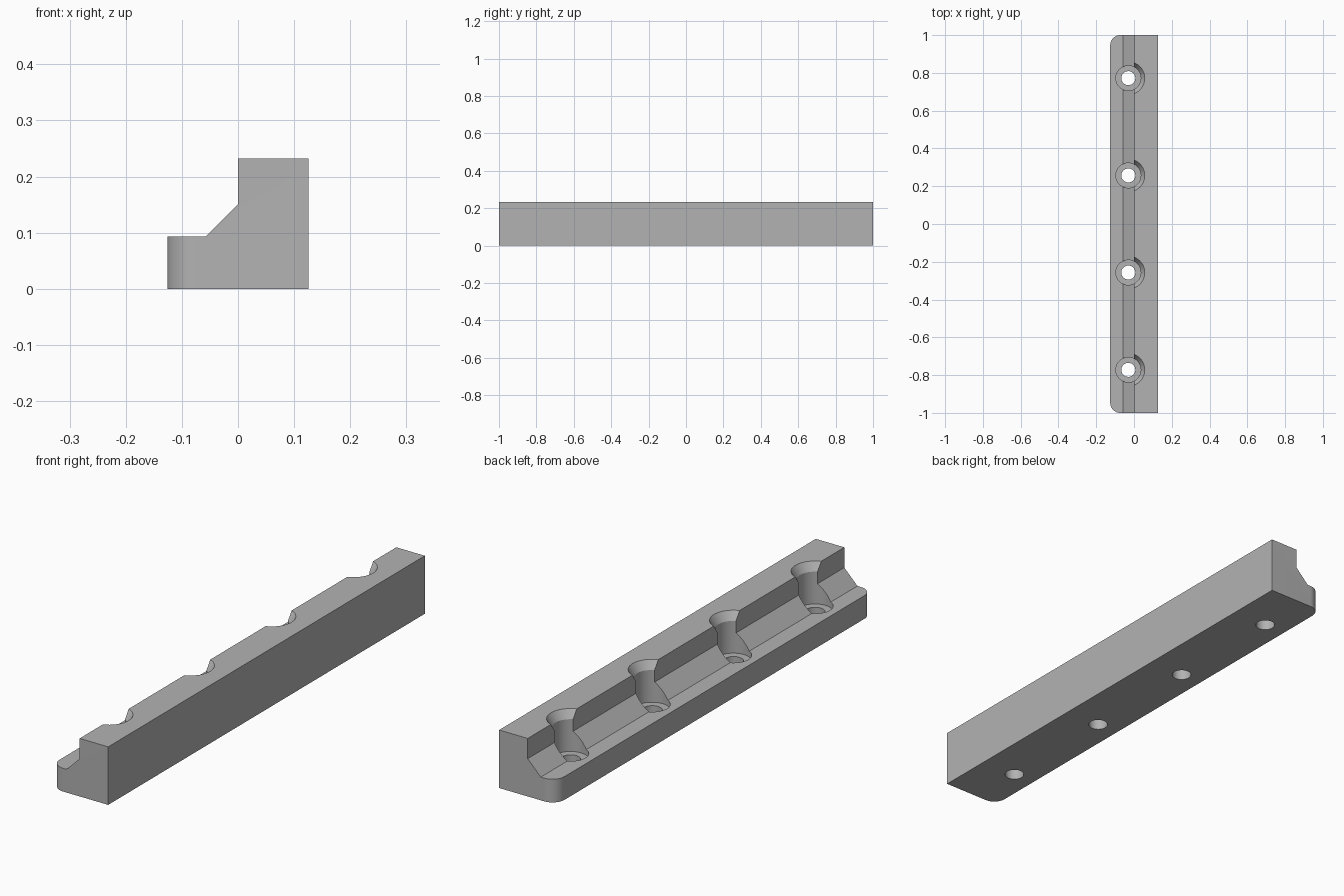
import bpy, bmesh, math

if "Cube" in bpy.data.objects:
    bpy.data.objects.remove(bpy.data.objects["Cube"], do_unlink=True)

# Plain grey material
grey = bpy.data.materials.new("grey")
grey.use_nodes = True
colour = (0.45, 0.45, 0.45, 1)
grey.diffuse_color = colour
grey.node_tree.nodes["Principled BSDF"].inputs["Base Color"].default_value = colour

HALF_W, HALF_L, TOP, LEDGE = 0.126, 1.0, 0.232, 0.093
HOLE_X, FLOOR = -0.03, 0.07


def add_object(name, bm):
    bmesh.ops.recalc_face_normals(bm, faces=bm.faces)
    mesh = bpy.data.meshes.new(name)
    bm.to_mesh(mesh)
    bm.free()
    mesh.materials.append(grey)
    obj = bpy.data.objects.new(name, mesh)
    bpy.context.collection.objects.link(obj)
    return obj


# Stepped bar: profile extruded along y
bm = bmesh.new()
profile = [(-HALF_W, 0), (HALF_W, 0), (HALF_W, TOP), (0, TOP),
           (0, 0.151), (-0.058, LEDGE), (-HALF_W, LEDGE)]
face = bm.faces.new([bm.verts.new((x, -HALF_L, z)) for x, z in profile])
extruded = bmesh.ops.extrude_face_region(bm, geom=[face])
bmesh.ops.translate(bm, vec=(0, 2 * HALF_L, 0),
                    verts=[v for v in extruded["geom"] if isinstance(v, bmesh.types.BMVert)])

# Rounded outer corners of the ledge
corners = [e for e in bm.edges
           if all(v.co.x < -HALF_W + 0.001 for v in e.verts)
           and abs(e.verts[0].co.y - e.verts[1].co.y) < 0.001]
bmesh.ops.bevel(bm, geom=corners, offset=0.053, segments=12, profile=0.5, affect='EDGES')
bar = add_object("stepped_bar", bm)

# Screw hole cutters: through hole, counterbore and flared mouth, turned about z
bm = bmesh.new()
outline = [(0, -0.05), (0.037, -0.05), (0.037, FLOOR), (0.066, FLOOR),
           (0.066, TOP - 0.033), (0.087, TOP), (0.087, TOP + 0.05), (0, TOP + 0.05)]
for y in (-0.772, -0.257, 0.257, 0.772):
    points = [bm.verts.new((HOLE_X + r, y, z)) for r, z in outline]
    edges = [bm.edges.new(pair) for pair in zip(points, points[1:])]
    bmesh.ops.spin(bm, geom=points + edges, cent=(HOLE_X, y, 0), axis=(0, 0, 1),
                   angle=math.tau, steps=48)
bmesh.ops.remove_doubles(bm, verts=bm.verts, dist=0.0001)
cutter = add_object("screw_hole_cutter", bm)
cutter.hide_render = True

# Cut the holes and shade
cut = bar.modifiers.new("screw_holes", 'BOOLEAN')
cut.operation = 'DIFFERENCE'
cut.solver = 'EXACT'
cut.object = cutter
bpy.ops.object.select_all(action='DESELECT')
bpy.context.view_layer.objects.active = bar
bar.select_set(True)
bpy.ops.object.modifier_apply(modifier=cut.name)
bpy.data.objects.remove(cutter, do_unlink=True)
bpy.ops.object.shade_smooth_by_angle(angle=math.radians(25))
